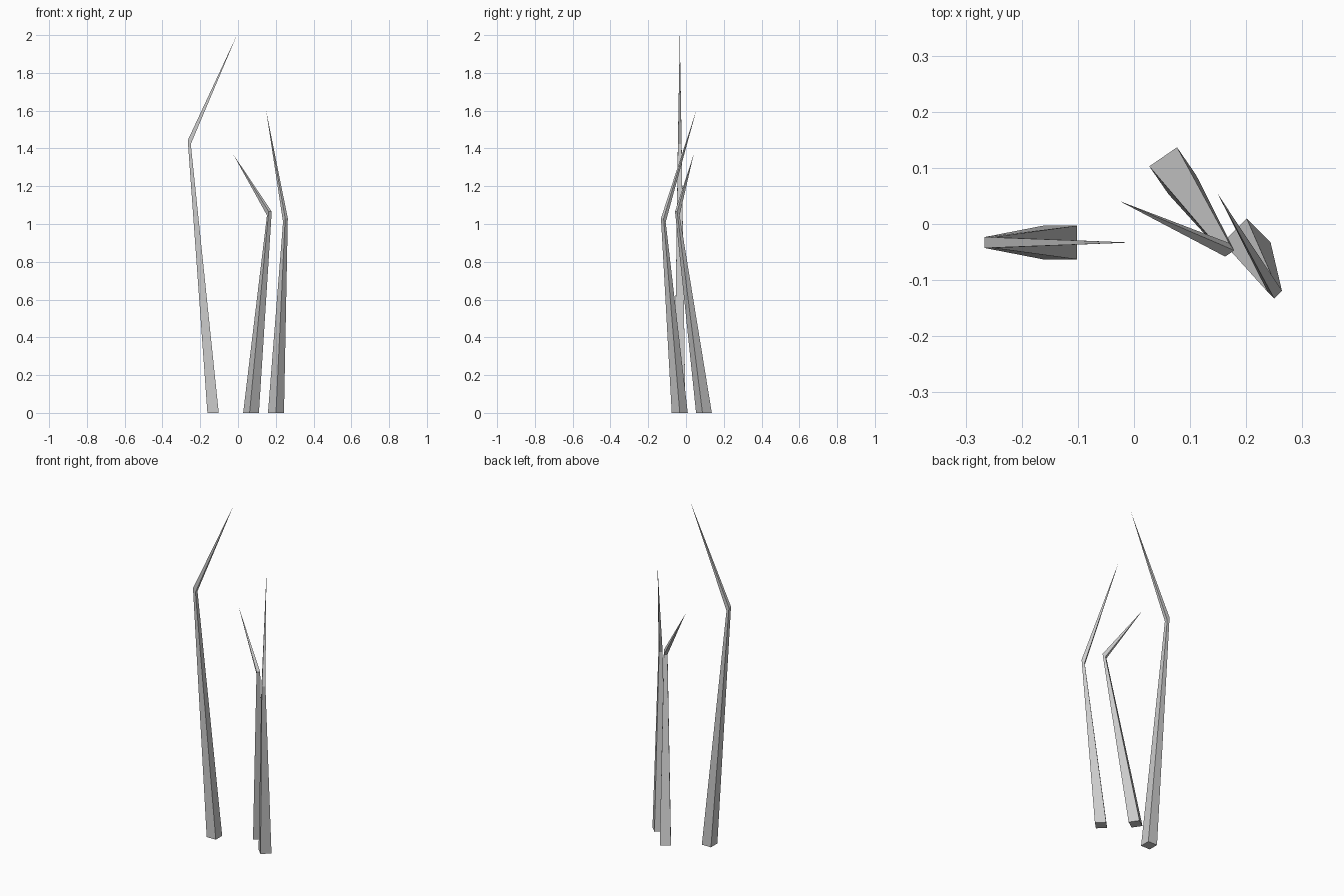
import bpy, bmesh
from math import radians
from mathutils import Vector, Matrix

if "Cube" in bpy.data.objects:
    bpy.data.objects.remove(bpy.data.objects["Cube"])


def grass_blade(name, base, bend, tip, angle):
    """Square stalk tapering to a mitred bend, then to a sharp tip."""
    rot = Matrix.Rotation(radians(angle), 3, 'Z')
    bm = bmesh.new()

    def ring(centre, depth, width, drop):
        return [bm.verts.new(Vector(centre) + rot @ Vector((sx * depth, sy * width, -sx * drop)))
                for sx, sy in ((-1, -1), (1, -1), (1, 1), (-1, 1))]

    low = ring(base, 0.03, 0.03, 0)
    mid = ring(bend, 0.008, 0.0098, 0.01)
    point = bm.verts.new(tip)
    bm.faces.new(low[::-1])
    for i in range(4):
        j = (i + 1) % 4
        bm.faces.new((low[i], low[j], mid[j], mid[i]))
        bm.faces.new((mid[i], mid[j], point))
    bmesh.ops.recalc_face_normals(bm, faces=bm.faces)
    mesh = bpy.data.meshes.new(name)
    bm.to_mesh(mesh)
    bm.free()
    bpy.context.collection.objects.link(bpy.data.objects.new(name, mesh))


# Tall blade on the left, two shorter blades on the right
grass_blade("tall_blade", (-0.132, -0.033, 0), (-0.258, -0.033, 1.433), (-0.006, -0.033, 2.0), 0)
grass_blade("short_blade", (0.069, 0.095, 0), (0.166, -0.046, 1.056), (-0.026, 0.041, 1.37), 124.5)
grass_blade("middle_blade", (0.201, -0.033, 0), (0.251, -0.120, 1.02), (0.149, 0.054, 1.60), 135)
